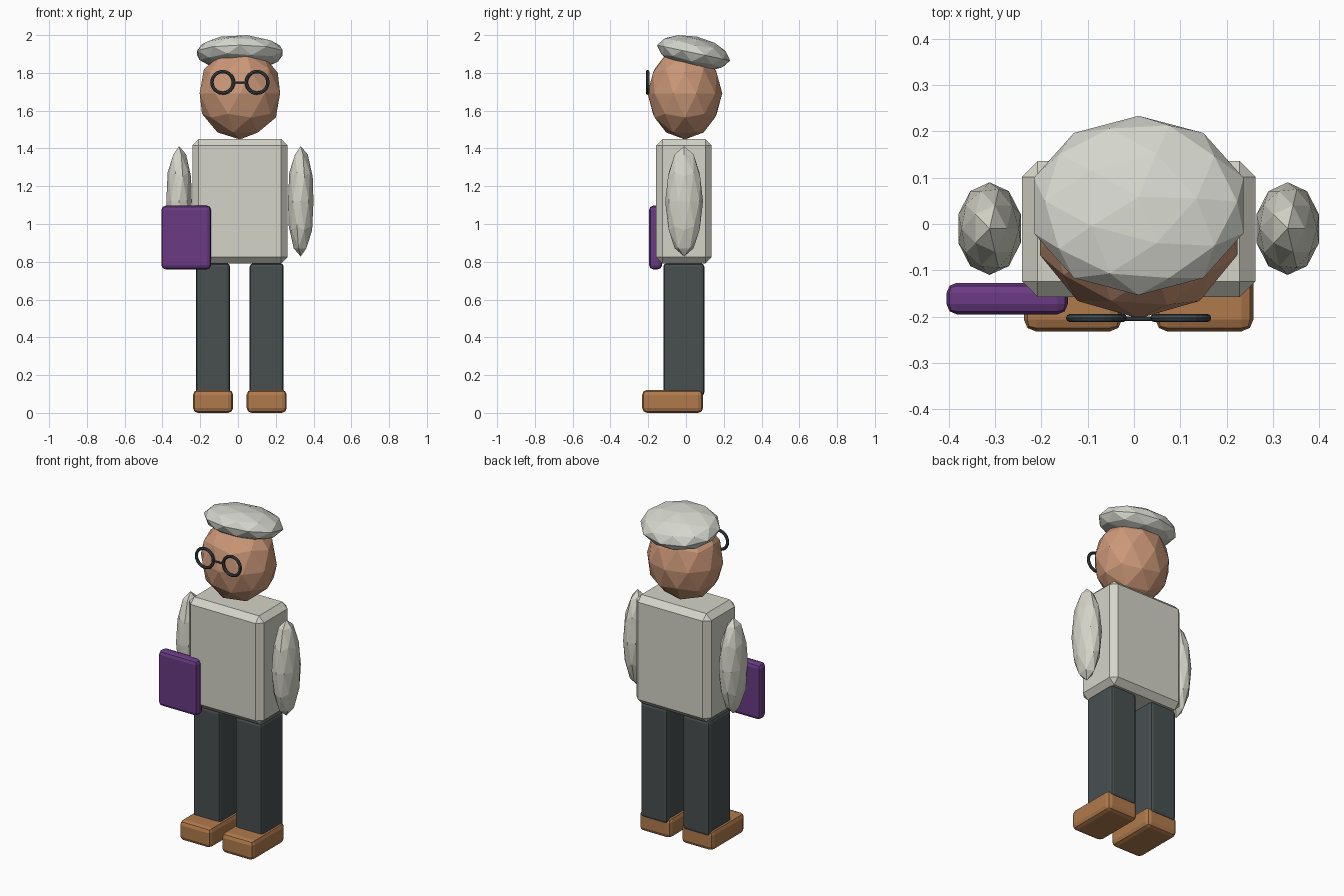
import bpy
import math

if "Cube" in bpy.data.objects:
    bpy.data.objects.remove(bpy.data.objects["Cube"])


def srgb(r, g, b):
    def lin(v):
        v /= 255
        return v / 12.92 if v <= 0.04045 else ((v + 0.055) / 1.055) ** 2.4
    return (lin(r), lin(g), lin(b), 1)


def material(name, r, g, b):
    m = bpy.data.materials.new(name)
    m.diffuse_color = srgb(r, g, b)
    m.use_nodes = True
    m.node_tree.nodes["Principled BSDF"].inputs["Base Color"].default_value = m.diffuse_color
    return m


SKIN = material("skin", 204, 152, 120)
SHIRT = material("pale_shirt", 212, 212, 200)
HAIR = material("grey_hair", 212, 214, 205)
PANTS = material("dark_trousers", 72, 79, 80)
LEATHER = material("brown_leather", 176, 122, 76)
PURPLE = material("purple_cover", 106, 58, 132)
FRAME = material("dark_frame", 62, 72, 76)


def finish(name, mat):
    ob = bpy.context.object
    ob.name = name
    ob.data.materials.append(mat)
    return ob


def box(name, mat, x, y, z, bevel, segments=1):
    """Bevelled box spanning the given (min, max) ranges."""
    spans = (x, y, z)
    bpy.ops.mesh.primitive_cube_add(size=1, location=[sum(s) / 2 for s in spans])
    ob = finish(name, mat)
    ob.scale = [s[1] - s[0] for s in spans]
    bpy.ops.object.transform_apply(location=False, rotation=False, scale=True)
    mod = ob.modifiers.new("Bevel", 'BEVEL')
    mod.width = bevel
    mod.segments = segments
    return ob


def blob(name, mat, center, radii, rot=(0, 0, 0)):
    """Faceted ellipsoid."""
    bpy.ops.mesh.primitive_ico_sphere_add(subdivisions=2, radius=1,
                                          location=center, rotation=rot)
    ob = finish(name, mat)
    ob.scale = radii
    return ob


CX = 0.01  # body centre line

# Legs, shoes and arms on both sides
for side, s in (("right", -1), ("left", 1)):
    lx = CX + s * 0.142
    box(side + "_leg", PANTS, (lx - 0.09, lx + 0.09), (-0.12, 0.097), (0.09, 0.792), 0.018, 2)
    box(side + "_shoe", LEATHER, (lx - 0.106, lx + 0.106), (-0.232, 0.09), (0, 0.122), 0.026, 2)
    blob(side + "_arm", SHIRT, (CX + s * 0.322, -0.01, 1.12), (0.071, 0.1, 0.292))

# Torso
box("torso", SHIRT, (CX - 0.252, CX + 0.252), (-0.158, 0.136), (0.79, 1.45), 0.034)

# Head and tilted cap of hair
blob("head", SKIN, (CX, -0.006, 1.692), (0.224, 0.198, 0.244))
blob("hair", HAIR, (CX, 0.04, 1.906), (0.238, 0.198, 0.088), (math.radians(-12), 0, 0))

# Round glasses with a thin bridge
for side, s in (("right", -1), ("left", 1)):
    bpy.ops.mesh.primitive_torus_add(major_radius=0.057, minor_radius=0.009,
                                     major_segments=24, minor_segments=8,
                                     location=(CX + s * 0.091, -0.203, 1.75),
                                     rotation=(math.pi / 2, 0, 0))
    finish(side + "_lens_ring", FRAME)
bpy.ops.mesh.primitive_cylinder_add(vertices=8, radius=0.005, depth=0.075,
                                    location=(CX, -0.205, 1.75),
                                    rotation=(0, math.pi / 2, 0))
finish("glasses_bridge", FRAME)

# Held book
box("book", PURPLE, (-0.405, -0.143), (-0.195, -0.127), (0.76, 1.097), 0.022, 2)
